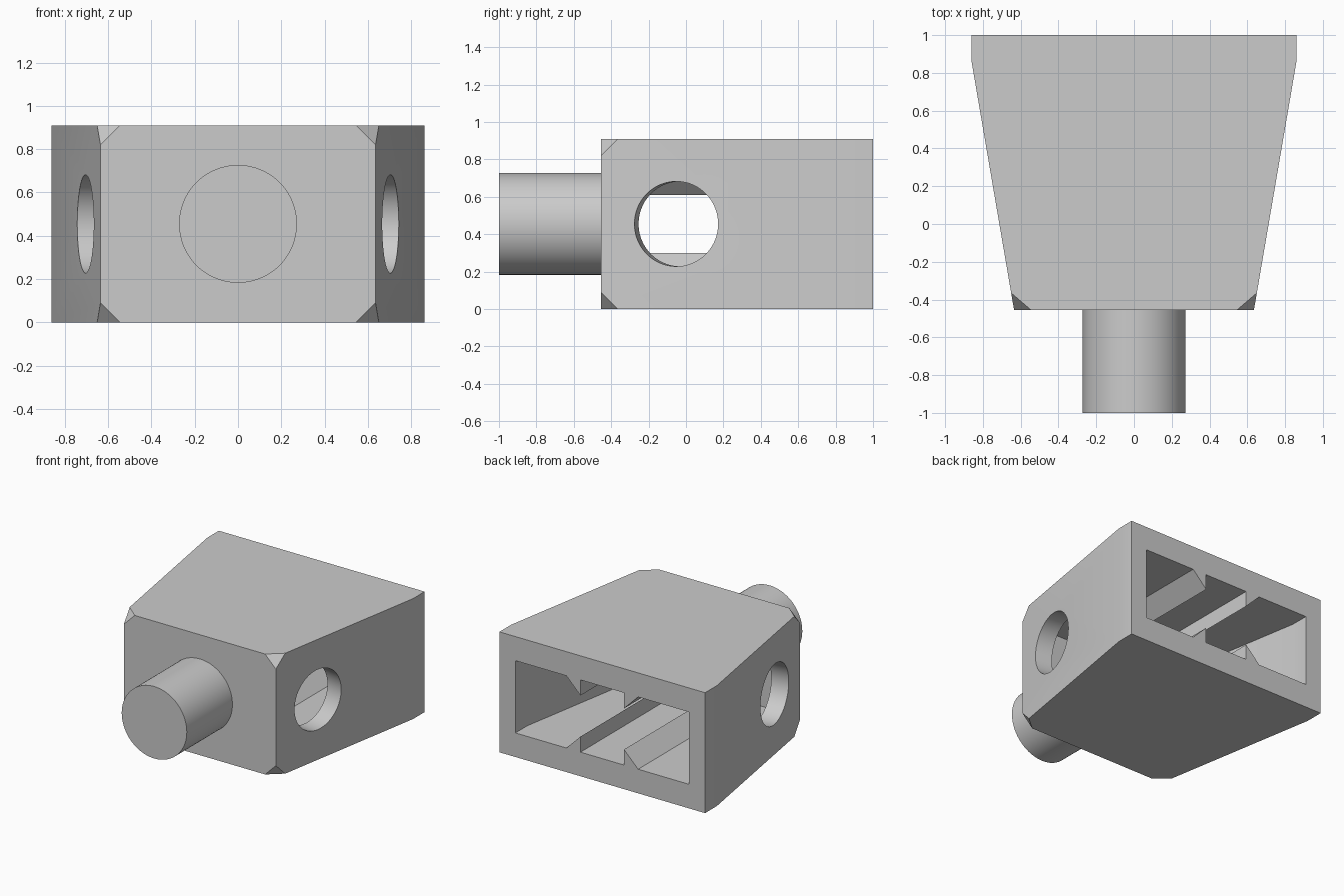
import bpy, bmesh, math
from mathutils import Vector, Matrix

if "Cube" in bpy.data.objects:
    bpy.data.objects.remove(bpy.data.objects["Cube"])

# Main sizes
HEIGHT, MID = 0.91, 0.455
FRONT, SHOULDER, BACK = -0.455, 0.86, 1.0
FRONT_X, BACK_X = 0.635, 0.86
WALL, FLOOR = 0.134, 0.182
CUT = 0.09

grey = bpy.data.materials.new("light grey")
grey.use_nodes = True
colour = (0.6, 0.6, 0.6, 1)
grey.diffuse_color = colour
grey.node_tree.nodes["Principled BSDF"].inputs["Base Color"].default_value = colour


def make_object(name, bm):
    bmesh.ops.recalc_face_normals(bm, faces=bm.faces)
    mesh = bpy.data.meshes.new(name)
    bm.to_mesh(mesh)
    bm.free()
    mesh.materials.append(grey)
    obj = bpy.data.objects.new(name, mesh)
    bpy.context.collection.objects.link(obj)
    return obj


def prism(points, offset):
    """Closed prism from a planar outline pushed along an offset."""
    bm = bmesh.new()
    face = bm.faces.new([bm.verts.new(p) for p in points])
    geom = bmesh.ops.extrude_face_region(bm, geom=[face])["geom"]
    verts = [g for g in geom if isinstance(g, bmesh.types.BMVert)]
    bmesh.ops.translate(bm, vec=offset, verts=verts)
    bmesh.ops.recalc_face_normals(bm, faces=bm.faces)
    return bm


def cylinder(name, centre, axis, radius, depth):
    bm = bmesh.new()
    turn = Vector((0, 0, 1)).rotation_difference(Vector(axis)).to_matrix().to_4x4()
    bmesh.ops.create_cone(bm, cap_ends=True, segments=96, radius1=radius,
                          radius2=radius, depth=depth,
                          matrix=Matrix.Translation(centre) @ turn)
    return make_object(name, bm)


def subtract(target, cutter):
    cutter.hide_render = True
    mod = target.modifiers.new("cut", 'BOOLEAN')
    mod.operation, mod.solver, mod.object = 'DIFFERENCE', 'EXACT', cutter
    bpy.context.view_layer.objects.active = target
    bpy.ops.object.modifier_apply(modifier=mod.name)
    bpy.data.objects.remove(cutter)


def smooth(obj):
    bpy.ops.object.select_all(action='DESELECT')
    obj.select_set(True)
    bpy.context.view_layer.objects.active = obj
    bpy.ops.object.shade_smooth_by_angle(angle=math.radians(25))


def tapered_outline(inset, front, back, z):
    half = [(FRONT_X - inset + (front - FRONT) * slope, front),
            (BACK_X - inset, SHOULDER), (BACK_X - inset, back)]
    return [(x, y, z) for x, y in half] + [(-x, y, z) for x, y in reversed(half)]


slope = (BACK_X - FRONT_X) / (SHOULDER - FRONT)

# Tapered housing with its four front corners sliced off
bm = prism(tapered_outline(0, FRONT, BACK, 0), (0, 0, HEIGHT))
for sx in (-1, 1):
    for sz in (-1, 1):
        a = Vector((sx * FRONT_X, FRONT, MID + sz * (MID - CUT)))
        b = Vector((sx * (FRONT_X - CUT), FRONT, MID + sz * MID))
        c = Vector((sx * (FRONT_X + CUT * slope), FRONT + CUT, MID + sz * MID))
        normal = (b - a).cross(c - a).normalized()
        if normal.dot(a - Vector((0, 0, MID))) < 0:
            normal.negate()
        geom = bm.verts[:] + bm.edges[:] + bm.faces[:]
        cut = bmesh.ops.bisect_plane(bm, geom=geom, plane_co=a, plane_no=normal,
                                     clear_outer=True)["geom_cut"]
        edges = [g for g in cut if isinstance(g, bmesh.types.BMEdge)]
        bmesh.ops.contextual_create(bm, geom=edges)
housing = make_object("housing", bm)

# Hollow open at the back, leaving wedge ribs on its floor and ceiling
cavity = make_object("cavity_cutter", prism(
    tapered_outline(WALL, FRONT + WALL, BACK + 0.1, FLOOR),
    (0, 0, HEIGHT - 2 * FLOOR)))
RIB_X, RIB_TIP, SINK = 0.182, 0.155, 0.2
for sx in (-1, 1):
    for sz in (-1, 1):
        tip = MID + sz * RIB_TIP
        root = tip + sz * SINK
        wedge = [(sx * RIB_X, -0.6, tip), (sx * RIB_X, -0.6, root),
                 (sx * (RIB_X + SINK), -0.6, root)]
        subtract(cavity, make_object("rib_wedge", prism(wedge, (0, 2, 0))))
subtract(housing, cavity)

# Round holes square to the slanted side walls
HOLE_Y = -0.052
for sx in (-1, 1):
    x = FRONT_X + (HOLE_Y - FRONT) * slope
    subtract(housing, cylinder("hole_cutter", (sx * x, HOLE_Y, MID),
                               (sx, -slope, 0), 0.227, 0.6))
smooth(housing)

# Round stud on the front
stud = cylinder("front_stud", (0, (FRONT - 1) / 2, MID), (0, 1, 0), 0.272, 1 + FRONT)
smooth(stud)
